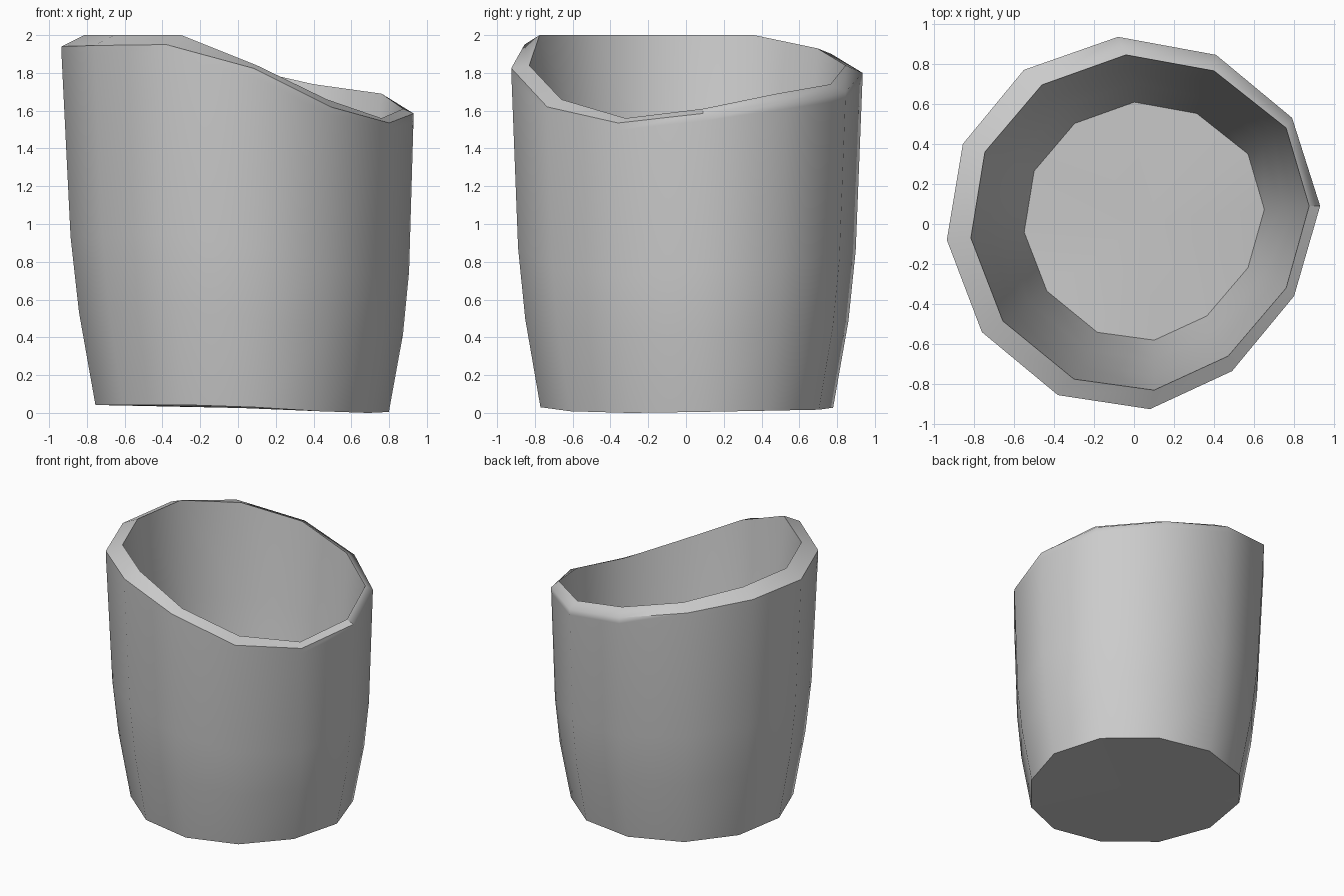
import bpy
import bmesh
from mathutils import Vector

old = bpy.data.objects.get("Cube")
if old:
    bpy.data.objects.remove(old, do_unlink=True)

# Slanted rim corners, counter-clockwise from the low side
OUTER_RIM = [(.93, .09, 1.585), (.79, .53, 1.65), (.41, .845, 1.7), (-.08, .935, 1.8),
             (-.55, .77, 1.9), (-.855, .4, 1.945), (-.935, -.08, 1.94), (-.76, -.54, 1.945),
             (-.38, -.855, 1.95), (.08, -.925, 1.825), (.49, -.735, 1.62), (.8, -.36, 1.535)]
INNER_RIM = [(.875, .09, 1.61), (.76, .48, 1.69), (.4, .765, 1.74), (-.04, .845, 1.84),
             (-.46, .695, 1.93), (-.745, .36, 2), (-.815, -.07, 2), (-.655, -.485, 2),
             (-.3, -.775, 2), (.1, -.83, 1.84), (.47, -.66, 1.66), (.76, -.32, 1.56)]
SIDES = len(OUTER_RIM)


def wall_rings(bm, rim, profile, base_height, tilt):
    """Scaled copies of the rim, given as (height fraction, scale, x shift, y shift).
    The lowest ring keeps a share (tilt) of the rim's slant."""
    top = max(p[2] for p in rim)
    rings = []
    for frac, scale, dx, dy in profile:
        ring = []
        for x, y, z in rim:
            base = base_height + tilt * (z - top)
            ring.append(bm.verts.new((x * scale + dx, y * scale + dy, base + frac * (z - base))))
        rings.append(ring)
    return rings


def bridge(bm, lower, upper):
    for k in range(SIDES):
        n = (k + 1) % SIDES
        bm.faces.new((lower[k], lower[n], upper[n], upper[k]))


def cap(bm, ring):
    centre = bm.verts.new(sum((v.co for v in ring), Vector()) / SIDES)
    for k in range(SIDES):
        bm.faces.new((ring[k], ring[(k + 1) % SIDES], centre))


bm = bmesh.new()
# Outer and inner walls
outer = wall_rings(bm, OUTER_RIM, [(0, .833, .024, 0), (.26, .92, .018, 0), (.47, .961, .012, 0),
                                   (.975, .999, 0, 0), (1, 1, 0, 0)], 0.043, 0.104)
inner = wall_rings(bm, INNER_RIM, [(0, .71, .03, .009), (.3, .825, .018, .006),
                                   (.6, .913, .01, .003), (1, 1, 0, 0)], 0.22, 0.3)
for wall in (outer, inner):
    for lower, upper in zip(wall, wall[1:]):
        bridge(bm, lower, upper)
# Rim, base and floor
bridge(bm, outer[-1], inner[-1])
cap(bm, outer[0])
cap(bm, inner[0])
bmesh.ops.recalc_face_normals(bm, faces=bm.faces)

# Smooth walls with crisp rim, base and floor edges; the low back of the rim is rounded
for face in bm.faces:
    face.smooth = True
for ring in (outer[0], outer[-1], inner[0], inner[-1]):
    for k in range(SIDES):
        soft_corner = ring is outer[-1] and k < 3
        bm.edges.get((ring[k], ring[(k + 1) % SIDES])).smooth = soft_corner
bm.edges.get((outer[-1][0], inner[-1][0])).smooth = False

mesh = bpy.data.meshes.new("slanted_cup")
bm.to_mesh(mesh)
bm.free()
cup = bpy.data.objects.new("slanted_cup", mesh)
bpy.context.collection.objects.link(cup)

# Plain grey
grey = bpy.data.materials.new("plain_grey")
grey.use_nodes = True
colour = (0.6, 0.6, 0.6, 1)
grey.diffuse_color = colour
grey.node_tree.nodes["Principled BSDF"].inputs["Base Color"].default_value = colour
mesh.materials.append(grey)
